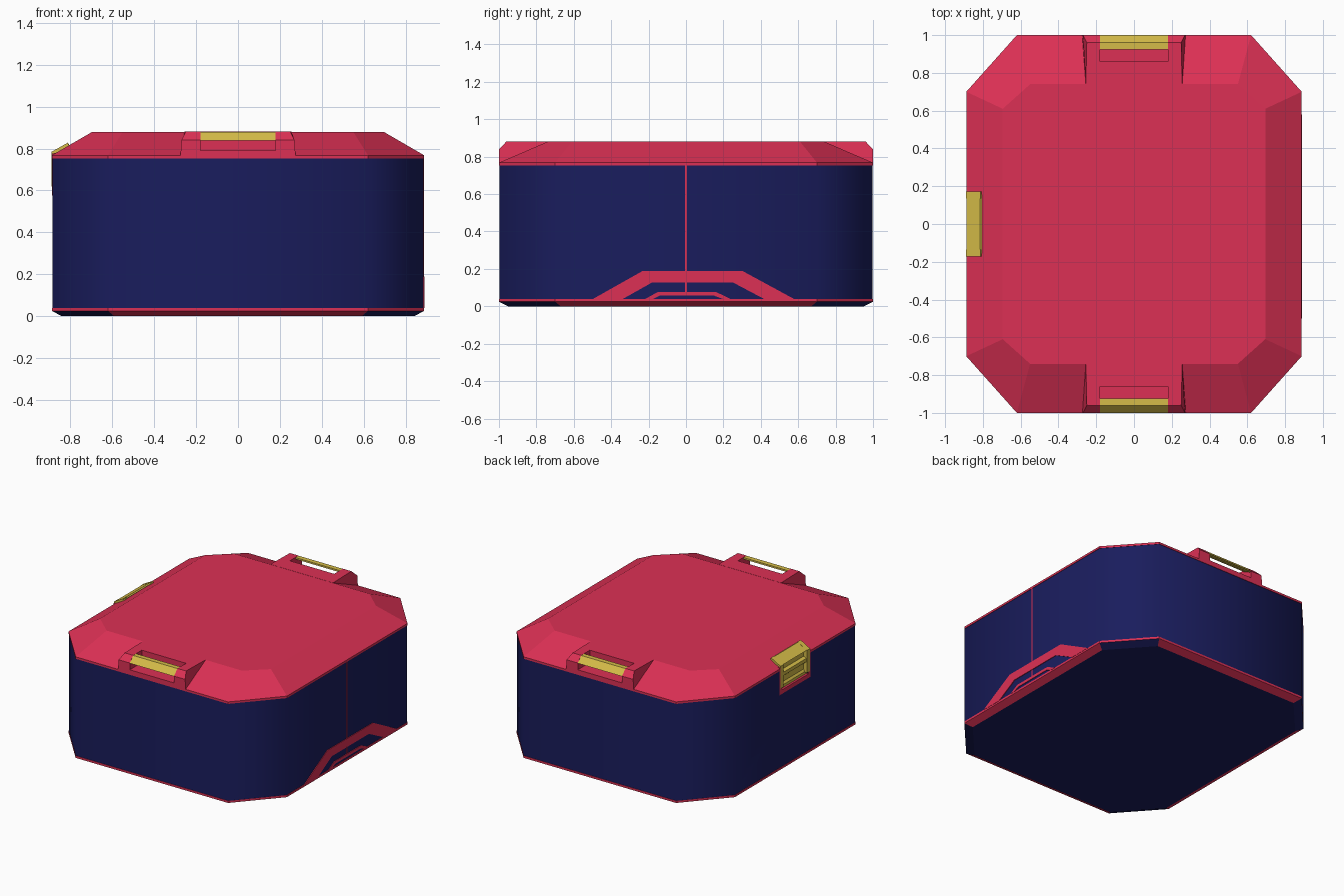
import bpy, bmesh
from math import radians

if "Cube" in bpy.data.objects:
    bpy.data.objects.remove(bpy.data.objects["Cube"])


def material(name, rgb):
    m = bpy.data.materials.new(name)
    m.diffuse_color = (*rgb, 1)
    m.use_nodes = True
    m.node_tree.nodes["Principled BSDF"].inputs["Base Color"].default_value = m.diffuse_color
    return m


RED = material("red", (0.72, 0.03, 0.09))
BLUE = material("navy", (0.01, 0.012, 0.11))
GOLD = material("gold", (0.66, 0.5, 0.065))


def loft(name, rings, mat):
    """Closed solid through rings of 3D points."""
    bm = bmesh.new()
    loops = [[bm.verts.new(p) for p in r] for r in rings]
    n = len(loops[0])
    for a, b in zip(loops, loops[1:]):
        for i in range(n):
            j = (i + 1) % n
            bm.faces.new((a[i], a[j], b[j], b[i]))
    bm.faces.new(loops[0])
    bm.faces.new(loops[-1])
    bmesh.ops.recalc_face_normals(bm, faces=bm.faces)
    me = bpy.data.meshes.new(name)
    bm.to_mesh(me)
    bm.free()
    ob = bpy.data.objects.new(name, me)
    bpy.context.collection.objects.link(ob)
    me.materials.append(mat)
    return ob


def octagon(hx, hy, cx, cy, z):
    return [(hx, -cy, z), (hx, cy, z), (cx, hy, z), (-cx, hy, z),
            (-hx, cy, z), (-hx, -cy, z), (-cx, -hy, z), (cx, -hy, z)]


def box(name, x, y, z, mat):
    return loft(name, [[(x[0], y[0], k), (x[1], y[0], k), (x[1], y[1], k), (x[0], y[1], k)] for k in z], mat)


def side_plate(name, outline, x0, x1, mat):
    return loft(name, [[(x, y, z) for y, z in outline] for x in (x0, x1)], mat)


def cut(ob, cutter):
    m = ob.modifiers.new("pocket", 'BOOLEAN')
    m.operation = 'DIFFERENCE'
    m.solver = 'EXACT'
    m.object = cutter
    bpy.context.view_layer.objects.active = ob
    bpy.ops.object.modifier_apply(modifier=m.name)


# Main shell: base, body, lid
base = loft("base_trim", [octagon(0.84, 0.95, 0.59, 0.67, 0), octagon(0.888, 1, 0.62, 0.7, 0.025),
                          octagon(0.888, 1, 0.62, 0.7, 0.04)], RED)
base.data.materials.append(BLUE)
for f in base.data.polygons:
    if f.normal.z < -0.9:
        f.material_index = 1
body = loft("body", [octagon(0.885, 0.997, 0.62, 0.7, z) for z in (0.035, 0.758)], BLUE)
lid = loft("lid", [octagon(0.888, 1, 0.62, 0.7, 0.753), octagon(0.888, 1, 0.62, 0.7, 0.768),
                   octagon(0.695, 0.74, 0.55, 0.61, 0.88)], RED)

# Front and back handle housings, each with an open pocket and a gold bar
for s, label in ((-1, "front"), (1, "back")):
    rings = []
    for d in (-1, 1):
        rings.append([(d * w, s * y, z) for w, y, z in
                      ((0.275, 1, 0.758), (0.27, 1, 0.84), (0.25, 0.96, 0.881),
                       (0.255, 0.74, 0.881), (0.275, 0.74, 0.758))])
    housing = loft(label + "_handle_housing", rings, RED)
    cutter = box("cutter", (-0.18, 0.18), sorted((s * 0.86, s * 1.1)), (0.79, 1), RED)
    cut(housing, cutter)
    cut(lid, cutter)
    bpy.data.objects.remove(cutter)
    loft(label + "_handle_bar", [[(x, s * y, z) for y, z in
                                  ((1, 0.838), (0.96, 0.88), (0.925, 0.88), (0.925, 0.868), (0.985, 0.838))]
                                 for x in (-0.182, 0.182)], GOLD)

# Left latch: pocket through the lid edge and body, filled by a stepped gold plate
cutter = box("cutter", (-1, -0.845), (-0.155, 0.155), (0.6, 0.9), RED)
cut(lid, cutter)
cut(body, cutter)
bpy.data.objects.remove(cutter)


def latch_part(name, outline, y0, y1, mat):
    return loft(name, [[(x, y, z) for x, z in outline] for y in (y0, y1)], mat)


latch_part("latch_plate", [(-0.84, 0.6), (-0.872, 0.6), (-0.872, 0.625), (-0.86, 0.64), (-0.86, 0.68),
                           (-0.884, 0.7), (-0.884, 0.725), (-0.862, 0.735), (-0.862, 0.765),
                           (-0.887, 0.785), (-0.815, 0.825), (-0.805, 0.82), (-0.84, 0.79)],
           -0.155, 0.155, GOLD)
for s, label in ((-1, "front"), (1, "back")):
    y = sorted((s * 0.135, s * 0.172))
    latch_part("latch_gold_edge_" + label, [(-0.84, 0.62), (-0.889, 0.62), (-0.889, 0.785),
                                            (-0.812, 0.828), (-0.8, 0.8)], *y, GOLD)
    y = sorted((s * 0.155, s * 0.18))
    latch_part("latch_frame_" + label, [(-0.87, 0.575), (-0.888, 0.575), (-0.888, 0.775), (-0.87, 0.78)], *y, RED)
box("latch_frame_bottom", (-0.888, -0.87), (-0.18, 0.18), (0.575, 0.605), RED)

# Right side trim: centre seam, arch band and small inner strip
box("side_seam", (0.88, 0.888), (-0.005, 0.005), (0.075, 0.757), RED)
side_plate("side_arch", [(-0.5, 0.038), (-0.23, 0.19), (0.3, 0.19), (0.58, 0.038),
                         (0.42, 0.038), (0.25, 0.128), (-0.18, 0.128), (-0.34, 0.038)], 0.88, 0.89, RED)
side_plate("side_inner_strip", [(-0.22, 0.038), (-0.15, 0.077), (0.16, 0.077), (0.24, 0.038),
                                (0.2, 0.038), (0.15, 0.057), (-0.14, 0.057), (-0.18, 0.038)], 0.88, 0.89, RED)

# Soft shading round the body corners
bpy.ops.object.select_all(action='DESELECT')
body.select_set(True)
bpy.context.view_layer.objects.active = body
bpy.ops.object.shade_smooth_by_angle(angle=radians(55))
